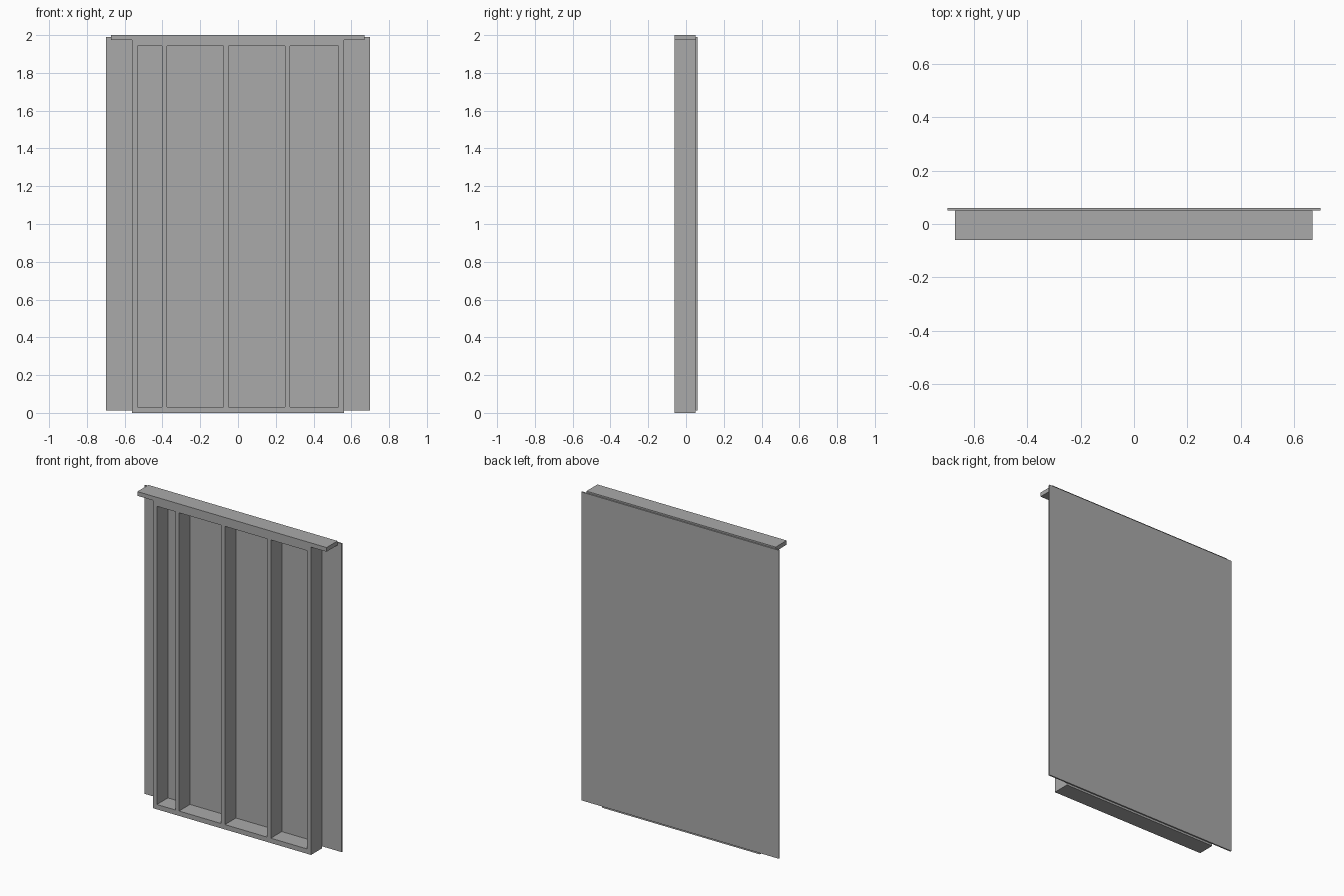
import bpy

# Remove the default cube
cube = bpy.data.objects.get("Cube")
if cube:
    bpy.data.objects.remove(cube, do_unlink=True)

# Single flat grey
GREY = (0.4, 0.4, 0.4, 1)
grey = bpy.data.materials.new("plain grey")
grey.use_nodes = True
grey.diffuse_color = GREY
grey.node_tree.nodes["Principled BSDF"].inputs["Base Color"].default_value = GREY

# Shared dimensions
FRONT, SEAM, BACK = -0.06, 0.051, 0.06
HALF = 0.56
BOTTOM, HEAD, CAP, TOP = 0.031, 1.943, 1.973, 2.0


def board(name, x, y, z):
    """Box spanning the given (low, high) ranges."""
    spans = (x, y, z)
    bpy.ops.mesh.primitive_cube_add(size=1, location=[(a + b) / 2 for a, b in spans])
    obj = bpy.context.object
    obj.name = name
    obj.scale = [b - a for a, b in spans]
    bpy.ops.object.transform_apply(location=False, rotation=False, scale=True)
    obj.data.materials.append(grey)
    return obj


depth = (FRONT, SEAM)

# Horizontal plates of the wall frame
board("bottom_plate", (-HALF, HALF), depth, (0, BOTTOM))
board("top_plate", (-HALF, HALF), depth, (HEAD, CAP))
board("cap_plate", (-0.672, 0.67), depth, (CAP, TOP))

# Upright studs between the plates
studs = {
    "right_end_stud": (-HALF, -0.533),
    "right_stud": (-0.403, -0.376),
    "middle_stud": (-0.078, -0.051),
    "left_stud": (0.248, 0.275),
    "left_end_stud": (0.531, HALF),
}
for name, x in studs.items():
    board(name, x, depth, (BOTTOM, HEAD))

# Sheathing panel over the back, wider than the frame
board("sheathing_panel", (-0.7, 0.7), (SEAM, BACK), (0.013, 1.99))
